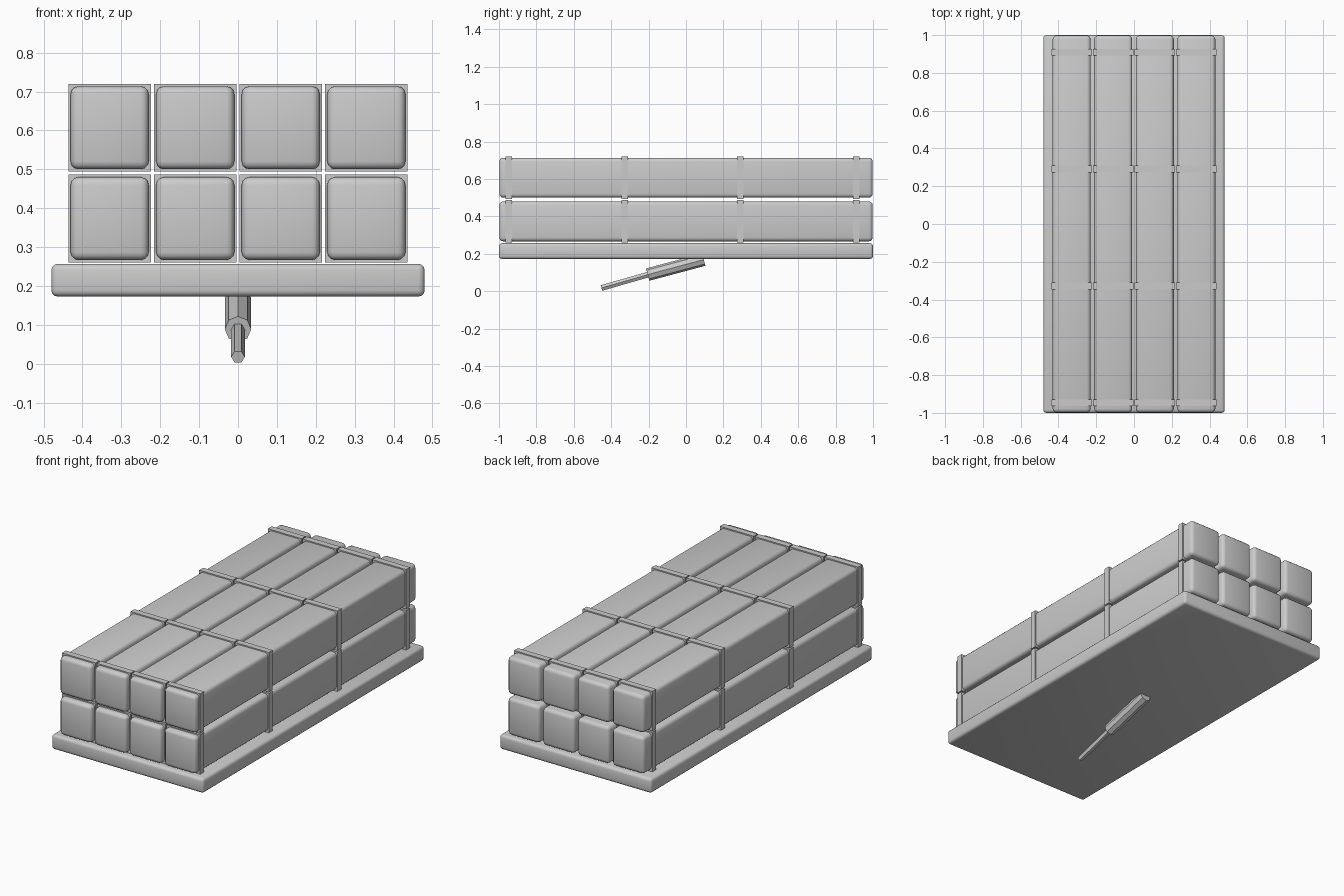
import bpy, math
from mathutils import Vector

if "Cube" in bpy.data.objects:
    bpy.data.objects.remove(bpy.data.objects["Cube"])

grey = bpy.data.materials.new("plain_grey")
grey.diffuse_color = (0.6, 0.6, 0.6, 1)
grey.use_nodes = True
grey.node_tree.nodes["Principled BSDF"].inputs["Base Color"].default_value = grey.diffuse_color


def box(name, center, size, bevel=0.0):
    bpy.ops.mesh.primitive_cube_add(size=1, location=center)
    ob = bpy.context.object
    ob.name = name
    ob.scale = size
    bpy.ops.object.transform_apply(location=False, rotation=False, scale=True)
    ob.data.materials.append(grey)
    if bevel:
        mod = ob.modifiers.new("rounded_edges", 'BEVEL')
        mod.width = bevel
        mod.segments = 3
        bpy.ops.object.modifier_apply(modifier=mod.name)
        bpy.ops.object.shade_smooth_by_angle(angle=math.radians(35))
    return ob


def rod(name, a, b, radius, sides, turn=0.0):
    a, b = Vector(a), Vector(b)
    bpy.ops.mesh.primitive_cylinder_add(vertices=sides, radius=radius, depth=(b - a).length)
    ob = bpy.context.object
    ob.name = name
    for v in ob.data.vertices:          # spin the facets about the rod axis
        x, y = v.co.x, v.co.y
        v.co.x = x * math.cos(turn) - y * math.sin(turn)
        v.co.y = x * math.sin(turn) + y * math.cos(turn)
    tilt = math.atan2((b - a).z, (b - a).y)
    ob.rotation_euler = (tilt - math.pi / 2, 0, 0)
    ob.location = (a + b) / 2
    ob.data.materials.append(grey)
    return ob


# base slab
box("base_slab", (0, 0, 0.215), (0.96, 2.0, 0.084), 0.016)

# two rows of four long tubes, each with four straps
for r, z in enumerate((0.3735, 0.607)):
    for c, x in enumerate((-0.33, -0.11, 0.11, 0.33)):
        box(f"tube_{r}_{c}", (x, 0, z), (0.201, 1.996, 0.213), 0.02)
        for s, y in enumerate((-0.947, -0.328, 0.291, 0.91)):
            box(f"strap_{r}_{c}_{s}", (x, y, z), (0.213, 0.035, 0.226))

# lifting ram under the slab
rod("ram_cylinder", (0, -0.205, 0.089), (0, 0.095, 0.169), 0.034, 8)
rod("ram_piston", (0, -0.452, 0.0175), (0, -0.19, 0.0925), 0.0175, 6, math.radians(30))
